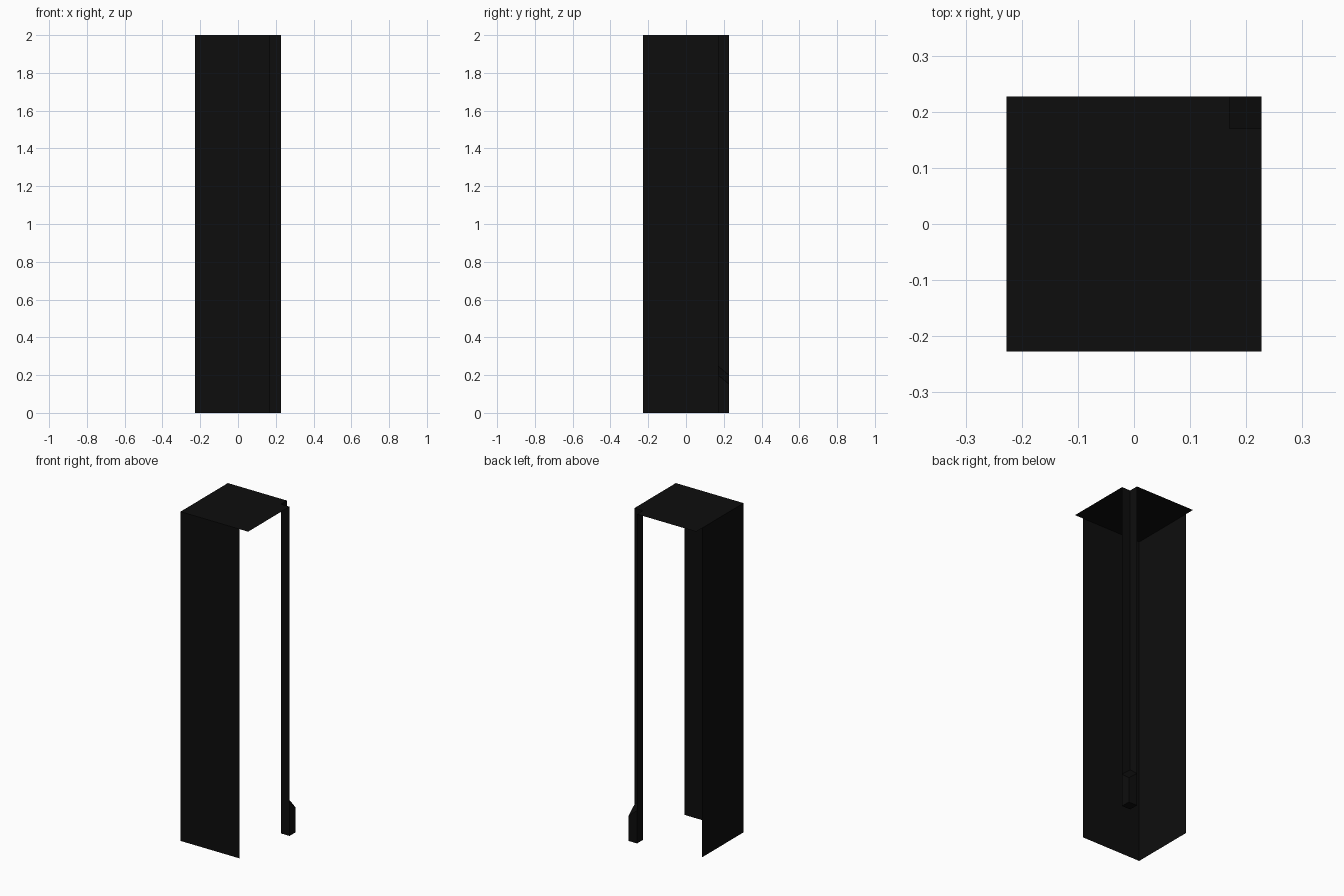
import bpy
import bmesh

cube = bpy.data.objects.get("Cube")
if cube:
    bpy.data.objects.remove(cube, do_unlink=True)

H = 0.2273   # half width
N = 0.17     # inner line of the corner notch
TOP = 2.0

black = bpy.data.materials.new("soft black")
black.use_nodes = True
colour = (0.004, 0.004, 0.004, 1)
black.diffuse_color = colour
black.node_tree.nodes["Principled BSDF"].inputs["Base Color"].default_value = colour


def make(name, faces):
    """Build one object from flat polygons given as corner lists."""
    bm = bmesh.new()
    for corners in faces:
        bm.faces.new([bm.verts.new(c) for c in corners])
    bmesh.ops.remove_doubles(bm, verts=bm.verts, dist=0.0001)
    mesh = bpy.data.meshes.new(name)
    bm.to_mesh(mesh)
    bm.free()
    mesh.materials.append(black)
    obj = bpy.data.objects.new(name, mesh)
    bpy.context.collection.objects.link(obj)
    return obj


def sheet(a, b, height_a=TOP, height_b=TOP):
    """Upright panel from point a to point b, with its own height at each end."""
    return [(*a, 0), (*b, 0), (*b, height_b), (*a, height_a)]


# Two tall walls meeting at the front corner, both stopping at the notch line
make("front_wall", [sheet((-H, -H), (N, -H))])
make("side_wall", [sheet((-H, N), (-H, -H))])

# Roof with a square notch in the back corner
outline = [(-H, -H), (H, -H), (H, N), (N, N), (N, H), (-H, H)]
make("roof", [[(x, y, TOP) for x, y in outline]])

# Slim angled post lining the notch
make("corner_post", [sheet((H, N), (N, N)), sheet((N, N), (N, H))])

# Foot block filling the notch, its top sloping down to the outer corner
LOW, MID, HIGH = 0.152, 0.2, 0.248
make("corner_foot", [
    sheet((H, N), (H, H), MID, LOW),
    sheet((H, H), (N, H), LOW, MID),
    [(N, N, HIGH), (H, N, MID), (H, H, LOW), (N, H, MID)],
    [(N, N, 0), (N, H, 0), (H, H, 0), (H, N, 0)],
])
